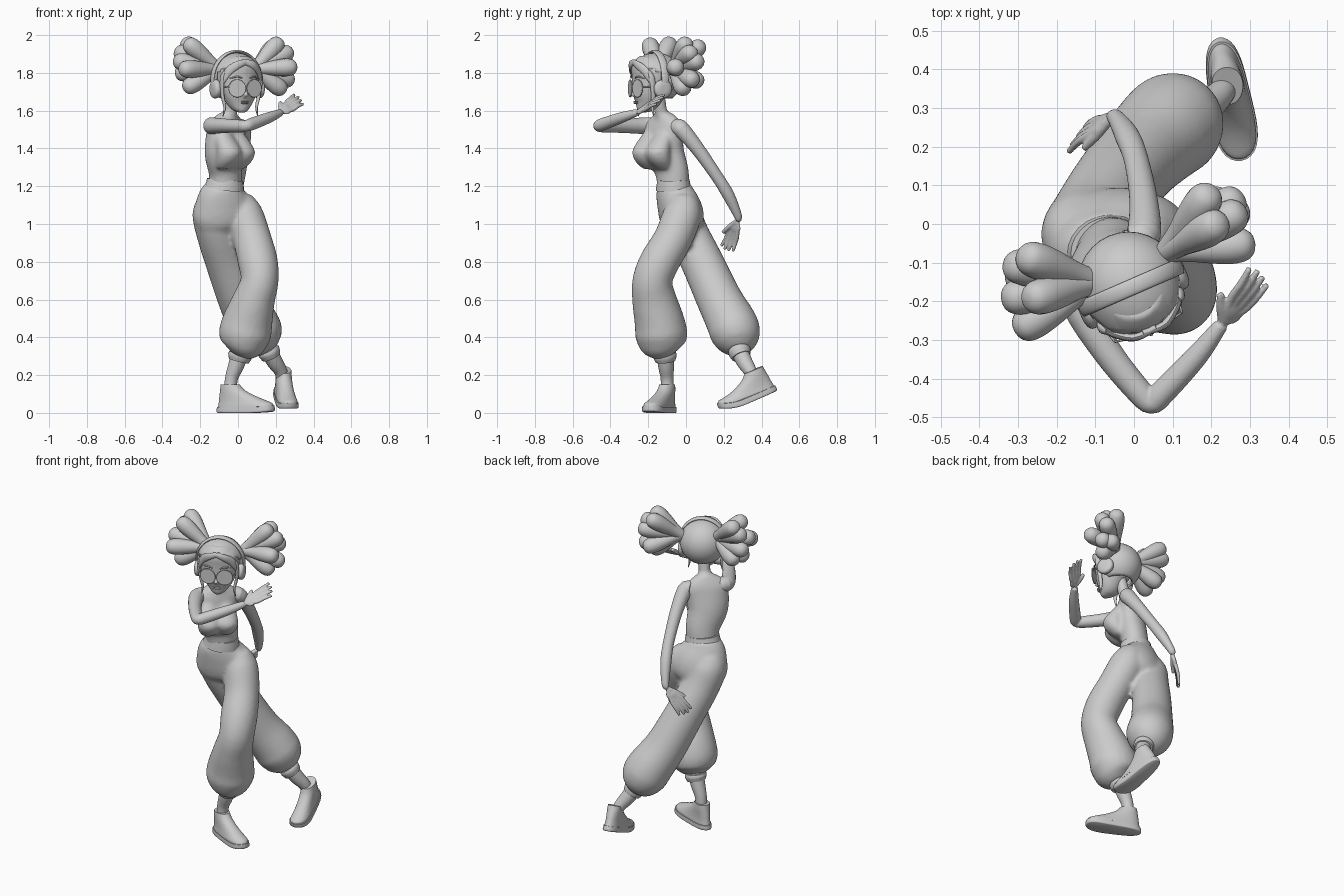
import bpy, bmesh, math
from mathutils import Vector, Matrix

V = Vector
if "Cube" in bpy.data.objects:
    bpy.data.objects.remove(bpy.data.objects["Cube"])

clay = bpy.data.materials.new("clay_grey")
clay.use_nodes = True
clay.diffuse_color = (0.6, 0.6, 0.6, 1)
clay.node_tree.nodes["Principled BSDF"].inputs["Base Color"].default_value = (0.6, 0.6, 0.6, 1)

UP = V((0, 0, 1))
FACE = V((0.4, -0.917, 0))        # where the head looks
EAR = V((0.917, 0.4, 0))          # towards the left ear
CHEST = V((0.707, -0.707, 0))     # where the chest points
SHOULDER = V((0.707, 0.707, 0))
HIP = V((0.945, 0.326, 0))
HEAD = V((-0.01, -0.16, 1.76))
SIDES = ((1, "left"), (-1, "right"))


def loft(bm, rings, side=V((1, 0, 0)), steps=4, sides=24, normal=None):
    """Smooth closed tube through rings (position, half width, half depth)."""
    data = [(*r[:4], r[-1]) for r in rings]
    ext = [data[0]] + data + [data[-1]]
    path = []
    for i in range(1, len(ext) - 2):
        for k in range(steps):
            t = k / steps
            path.append([0.5 * (2 * q + (r - p) * t + (2 * p - 5 * q + 4 * r - s) * t * t
                                + (3 * q - p - 3 * r + s) * t ** 3)
                         for p, q, r, s in zip(*ext[i - 1:i + 3])])
    path.append(data[-1])
    loops = []
    for i, c in enumerate(path):
        ahead, behind = path[min(i + 1, len(path) - 1)], path[max(i - 1, 0)]
        tan = normal or (V(ahead[:3]) - V(behind[:3])).normalized()
        a = (side - tan * side.dot(tan)).normalized()
        b = tan.cross(a)
        ang = [2 * math.pi * k / sides for k in range(sides)]
        loops.append([bm.verts.new(V(c[:3]) + a * c[3] * math.cos(w) + b * c[4] * math.sin(w))
                      for w in ang])
    for lo, hi in zip(loops, loops[1:]):
        for k in range(sides):
            bm.faces.new((lo[k], lo[(k + 1) % sides], hi[(k + 1) % sides], hi[k]))
    bm.faces.new(loops[0][::-1])
    bm.faces.new(loops[-1])


def ball(bm, centre, size, axes):
    m = Matrix([axes[i] * size[i] for i in range(3)]).transposed().to_4x4()
    bmesh.ops.create_uvsphere(bm, u_segments=32, v_segments=24, radius=1,
                              matrix=Matrix.Translation(centre) @ m)


def finish(name, bm, voxel=0, smooth=3):
    bmesh.ops.recalc_face_normals(bm, faces=bm.faces)
    mesh = bpy.data.meshes.new(name)
    bm.to_mesh(mesh)
    bm.free()
    mesh.materials.append(clay)
    ob = bpy.data.objects.new(name, mesh)
    bpy.context.collection.objects.link(ob)
    bpy.context.view_layer.objects.active = ob
    bpy.ops.object.select_all(action="DESELECT")
    ob.select_set(True)
    bpy.ops.object.shade_smooth_by_angle(angle=math.radians(50))
    if voxel:
        r = ob.modifiers.new("fuse", "REMESH")
        r.mode, r.voxel_size, r.use_smooth_shade = "VOXEL", voxel, True
        s = ob.modifiers.new("soften", "SMOOTH")
        s.factor, s.iterations = 0.5, smooth
    return ob


def tube(name, rings, side=V((1, 0, 0)), **kw):
    bm = bmesh.new()
    loft(bm, rings, side, **kw)
    finish(name, bm)


def at(right, up, fwd):
    """Point in head space."""
    return HEAD + EAR * right + UP * up + FACE * fwd


# Trousers: pelvis and two balloon legs fused
bm = bmesh.new()
loft(bm, [(-.075, -.065, 1.205, .1, .087), (-.08, -.055, 1.15, .138, .1),
          (-.075, -.03, 1.07, .168, .112), (-.07, -.015, 1.0, .155, .105), (-.06, -.01, .95, .1, .07)], HIP)
loft(bm, [(0, -.015, 1.13, .075), (.03, -.02, 1.05, .102), (.075, -.07, .92, .102), (.105, -.14, .8, .106),
          (.115, -.178, .7, .1, .106), (.085, -.168, .6, .112, .118), (.05, -.14, .48, .134, .133),
          (.036, -.13, .41, .138, .138), (.028, -.125, .35, .112, .117), (.015, -.115, .31, .06)])
loft(bm, [(-.13, -.04, 1.13, .08), (-.135, -.03, 1.06, .107), (-.11, .01, .95, .11),
          (-.06, .085, .8, .113), (.015, .177, .6, .121), (.078, .24, .48, .133),
          (.108, .262, .42, .133), (.137, .274, .365, .107), (.158, .28, .33, .06)])
finish("trousers", bm, 0.012, 7)
tube("waistband", [(-.073, -.065, 1.185, .108, .094), (-.071, -.066, 1.2, .104, .09),
                   (-.068, -.067, 1.235, .097, .084)], HIP)

# Cuffs and ankles
tube("left_cuff", [(.013, -.113, .32, .06), (.01, -.112, .3, .063), (.004, -.11, .275, .054)])
tube("right_cuff", [(.155, .277, .34, .055), (.163, .283, .325, .06), (.175, .293, .3, .053)])
tube("left_ankle", [(.015, -.113, .33, .046), (-.01, -.106, .25, .042), (-.035, -.1, .18, .034),
                    (-.04, -.1, .1, .034)])
tube("right_ankle", [(.155, .275, .34, .046), (.195, .31, .27, .042), (.23, .345, .21, .034),
                     (.235, .37, .13, .034)])


# Shoes: stacked outlines for the upper, plate for the sole
def shoe(name, centre, toe_dir, bend):
    d = V(toe_dir).normalized()
    s = UP.cross(d).normalized()
    frame = Matrix.Translation(centre) @ Matrix((d, s, d.cross(s))).transposed().to_4x4()
    for part, rings in (("upper", [(0, 0, .015, .159, .05), (0, 0, .04, .155, .049),
                                   (-.015, 0, .06, .137, .046), (-.045, 0, .088, .104, .043),
                                   (-.075, 0, .12, .069, .041), (-.088, 0, .15, .052, .038)]),
                        ("sole", [(0, 0, 0, .158, .05), (0, 0, .006, .165, .054),
                                  (0, 0, .03, .163, .053)])):
        bm = bmesh.new()
        loft(bm, rings, steps=3, sides=40, normal=UP)
        for v in bm.verts:
            x = v.co.x
            v.co.y *= (1 + x) * (1 + 18 * x * x)            # blunt ends, broad toe
            v.co.z += bend * max(0, x - 0.03) ** 2          # toe spring
        bm.transform(frame)
        finish(name + "_" + part, bm)


shoe("left_shoe", (.04, -.136, 0), (.23, -.1, 0), .5)
shoe("right_shoe", (.247, .335, .056), (.05, -.27, -.115), 1.8)

# Torso with bust and neck
bm = bmesh.new()
loft(bm, [(-.068, -.067, 1.2, .092, .08), (-.066, -.075, 1.28, .1, .078), (-.075, -.11, 1.38, .118, .082),
          (-.068, -.118, 1.46, .125, .074), (-.058, -.115, 1.52, .13, .062), (-.052, -.117, 1.555, .1, .05),
          (-.045, -.122, 1.585, .05, .04)], SHOULDER)
for s in (-1, 0, 1):
    base = V((-.075, -.12, 0)) + SHOULDER * .05 * s + CHEST * .018 * (abs(s) - 1)
    loft(bm, [(*(base + CHEST * f + UP * z), w, d) for f, z, w, d in (
        (.03, 1.51, .03, .028), (.055, 1.46, .052, .044), (.083, 1.41, .064, .058), (.092, 1.375, .068, .064),
        (.078, 1.33, .06, .055), (.05, 1.29, .038, .033))], SHOULDER, normal=UP)
loft(bm, [(-.05, -.118, 1.52, .045), (-.04, -.13, 1.58, .035), (-.018, -.15, 1.7, .036)])
finish("torso", bm, 0.009, 16)


# Arms with fused hands
def arm(name, path, knuckle, across, reach, thumb, side):
    bm = bmesh.new()
    loft(bm, path, side)
    wrist, knuckle, across, reach = V(path[-1][:3]), V(knuckle), V(across).normalized(), V(reach)
    n = (knuckle - wrist).cross(across).normalized()
    for i in range(4):
        off = across * (i - 1.5)
        root = knuckle + off * .019
        tip = root + reach * (1 - .09 * abs(i - 1.3)) + off * .007
        mid = root.lerp(tip, .5) - n * .004
        loft(bm, [(*wrist.lerp(root, .2), .012), (*root, .011), (*mid, .01), (*tip, .008)], across, sides=12)
    ball(bm, wrist.lerp(knuckle, .6), (.036, .036, .013),
         (across, (knuckle - wrist).normalized(), n))
    loft(bm, [(*wrist.lerp(knuckle, .1), .012), (*wrist.lerp(V(thumb), .6), .013), (*thumb, .009)], n, sides=12)
    finish(name, bm, 0.0045, 2)


arm("right_arm", [(-.115, -.165, 1.52, .045), (-.14, -.21, 1.52, .045), (-.07, -.33, 1.52, .038),
                  (.01, -.43, 1.518, .034), (.045, -.462, 1.52, .03), (.075, -.435, 1.53, .033),
                  (.16, -.345, 1.562, .029), (.215, -.275, 1.585, .021), (.225, -.26, 1.59, .018)],
    (.27, -.205, 1.622), (.55, -.45, -.55), (.06, .08, .044), (.225, -.18, 1.645), UP)
arm("left_arm", [(.0, -.045, 1.51, .045), (.025, -.025, 1.502, .045), (.025, .06, 1.4, .037),
                 (.006, .165, 1.25, .032), (-.017, .226, 1.15, .032), (-.047, .274, 1.045, .022),
                 (-.057, .272, 1.025, .019)],
    (-.105, .25, .95), (.5, .75, -.4), (-.05, -.038, -.092), (-.13, .195, .955), V((1, 0, 0)))

# Face
bm = bmesh.new()
loft(bm, [(*at(0, u, f), w, d) for u, f, w, d in (
    (-.17, .075, .018, .018), (-.155, .073, .04, .036), (-.115, .055, .073, .067), (-.06, .04, .1, .088),
    (0, .025, .115, .105), (.06, .012, .115, .118), (.11, 0, .08, .09))], EAR)
ball(bm, at(0, -.075, .128), (.012, .016, .014), (EAR, FACE, UP))
finish("face", bm, 0.008, 4)
for nm, u, h in (("upper_lip", -.112, .004), ("lower_lip", -.12, .005)):
    bm = bmesh.new()
    ball(bm, at(0, u, .116), (.022, .009, h), (EAR, FACE, UP))
    finish(nm, bm)

# Hair cap, full at the brow and open over the face
bm = bmesh.new()
ball(bm, at(0, .012, -.005), (.134, .136, .134), (EAR, FACE, UP))
open_verts = []
for v in bm.verts:
    p = v.co - HEAD
    if p.dot(FACE) > .045 and p.z < .085 - 3 * p.dot(EAR) ** 2 or p.z < -.1:
        open_verts.append(v)
    v.co += FACE * .22 * max(0, p.dot(FACE)) * min(1, max(0, p.z) / .07)
bmesh.ops.delete(bm, geom=open_verts, context="VERTS")
mod = finish("hair_cap", bm).modifiers.new("thickness", "SOLIDIFY")
mod.thickness = 0.014

for s, nm in SIDES:
    # Fringe sweep, side lock and brow
    tube(nm + "_fringe", [(*at(-.02 * s, .1, .125), .012, .008), (*at(.04 * s, .085, .128), .02, .01),
                          (*at(.085 * s, .05, .1), .022, .01), (*at(.11 * s, -.01, .07), .014, .009),
                          (*at(.112 * s, -.04, .06), .003)], UP, sides=12)
    tube(nm + "_side_lock", [(*at(.1 * s, .05, .085), .008), (*at(.112 * s, .01, .07), .016, .01),
                             (*at(.105 * s, -.08, .06), .013, .009), (*at(.092 * s, -.14, .06), .01, .007),
                             (*at(.1 * s, -.19, .055), .002)], FACE, sides=12)
    tube(nm + "_brow", [(*at(.022 * s, .012, .131), .003), (*at(.05 * s, .02, .123), .005),
                        (*at(.08 * s, .01, .1), .002)], UP, sides=8)

    # Round glasses
    n = (FACE + EAR * .2 * s).normalized()
    e = UP.cross(n).normalized()
    centre = at(.049 * s, -.042, .126)
    tube(nm + "_lens", [(*(centre - n * .003), .044), (*(centre + n * .003), .044)], UP, steps=1, sides=32)
    ring = [centre + (e * math.cos(a) + UP * math.sin(a)) * .045
            for a in (k * math.pi / 16 for k in range(33))]
    tube(nm + "_rim", [(*p, .003) for p in ring], n, steps=1, sides=8)
    tube(nm + "_temple", [(*at(.094 * s, -.035, .117), .003), (*at(.12 * s, -.03, .02), .003)], UP, sides=8)

    # Headphone cup
    tube(nm + "_ear_cup", [(*at(x * s, -.045, .014), r) for x, r in (
        (.105, .036), (.112, .047), (.13, .05), (.141, .043), (.147, .026), (.148, .012))], UP)

tube("glasses_bridge", [(*at(x, -.033, .133), .003) for x in (-.009, .009)], UP, sides=8)
arc = [math.pi * (k / 12 * 1.2 - .1) for k in range(13)]
tube("headband", [(*at(.138 * math.cos(a), .003 + .15 * math.sin(a), .005), .021, .008) for a in arc], FACE)

# Hair bunches: teardrop lobes fanning from each side of the head
bunches = {
    "left": ((.085, -.07, 1.82), [(.185, .065, 1.935), (.205, -.005, 1.95), (.255, .02, 1.905), (.275, -.055, 1.83),
                                  (.25, .055, 1.86), (.26, .03, 1.765), (.215, .055, 1.76), (.22, -.015, 1.72)]),
    "right": ((-.1, -.15, 1.82), [(-.265, -.09, 1.95), (-.25, -.19, 1.945), (-.3, -.11, 1.905), (-.305, -.19, 1.86),
                                  (-.295, -.135, 1.8), (-.275, -.26, 1.82), (-.255, -.2, 1.73), (-.25, -.11, 1.74)])}
for nm, (root, tips) in bunches.items():
    for i, tip in enumerate(tips):
        d = V(tip) - V(root)
        out = d.normalized()
        tube(f"{nm}_hair_lobe_{i + 1}",
             [(*(V(root) + d * t), r) for t, r in ((0, .03), (.3, .033), (.6, .042), (.85, .047), (1, .045))]
             + [(*(V(tip) + out * o), r) for o, r in ((.02, .038), (.034, .023), (.039, .004))],
             V((.3, 1, .2)), steps=3, sides=18)
